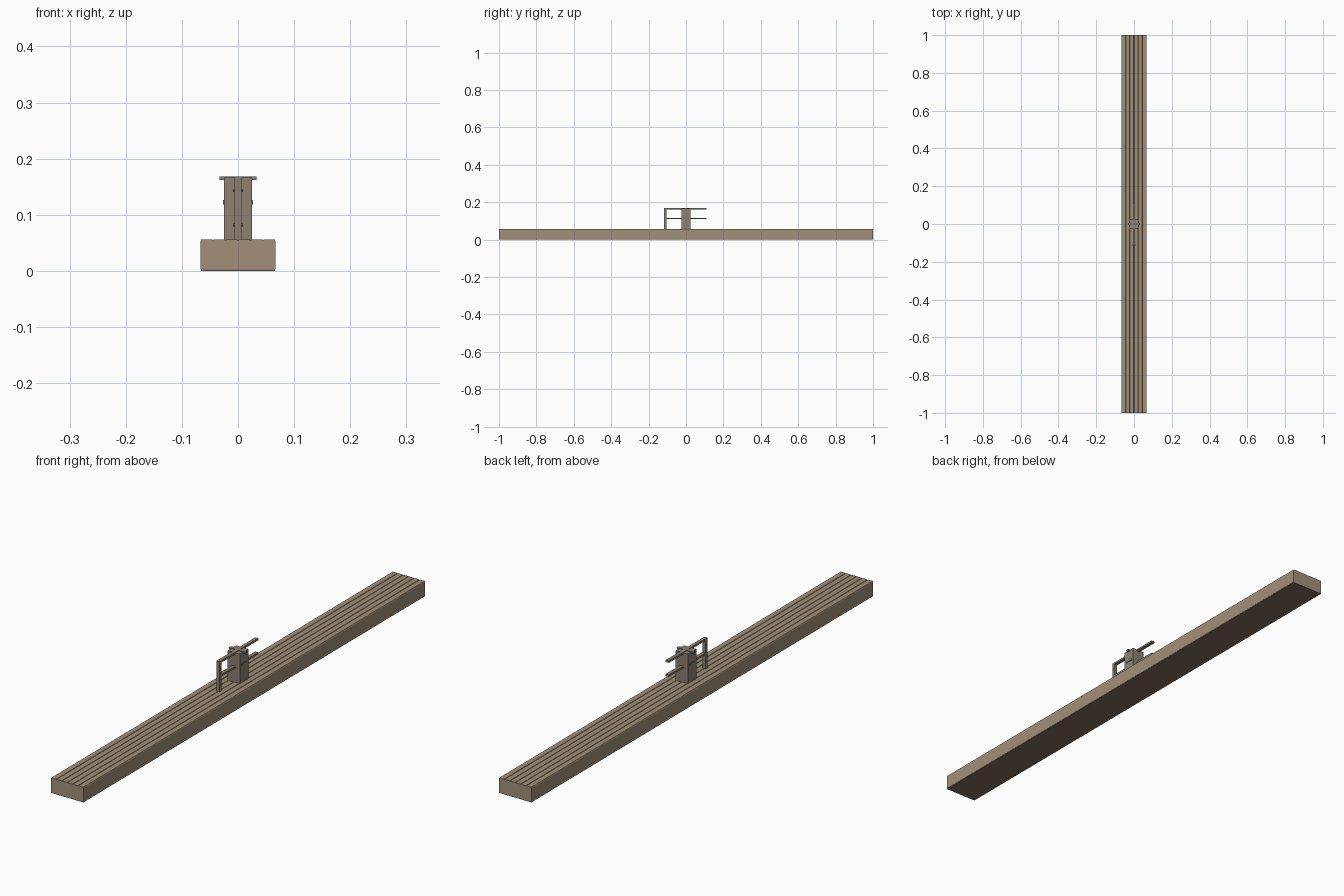
import bpy, bmesh, math

if "Cube" in bpy.data.objects:
    bpy.data.objects.remove(bpy.data.objects["Cube"])


def material(name, rgb):
    m = bpy.data.materials.new(name)
    m.diffuse_color = (*rgb, 1)
    m.use_nodes = True
    m.node_tree.nodes["Principled BSDF"].inputs["Base Color"].default_value = m.diffuse_color
    return m


WOOD = material("plank_wood", (0.36, 0.28, 0.19))
DARK = material("underside_wood", (0.22, 0.15, 0.11))
POST = material("post_wood", (0.27, 0.22, 0.17))
STEEL = material("grey_metal", (0.22, 0.22, 0.23))
GREEN = material("green_band", (0.16, 0.24, 0.17))


def finish(name, bm, mat):
    bmesh.ops.recalc_face_normals(bm, faces=bm.faces)
    me = bpy.data.meshes.new(name)
    bm.to_mesh(me)
    bm.free()
    me.materials.append(mat)
    ob = bpy.data.objects.new(name, me)
    bpy.context.collection.objects.link(ob)
    return ob


def box(name, lo, hi, mat):
    bm = bmesh.new()
    bmesh.ops.create_cube(bm, size=1)
    for v in bm.verts:
        for i in range(3):
            v.co[i] = lo[i] if v.co[i] < 0 else hi[i]
    return finish(name, bm, mat)


# Walkway: one long extrusion, its top cut by shallow grooves into six planks
HALF, TOP, N = 0.067, 0.056, 6
pitch = 2 * HALF / N
profile = [(-HALF, 0.002)]
for i in range(N):
    a, b = -HALF + i * pitch, -HALF + (i + 1) * pitch
    profile += [(a, TOP - 0.003), (a + 0.0015, TOP), (b - 0.0015, TOP)]
profile += [(HALF, TOP - 0.003), (HALF, 0.002)]
bm = bmesh.new()
face = bm.faces.new([bm.verts.new((x, -1, z)) for x, z in profile])
ext = bmesh.ops.extrude_face_region(bm, geom=[face])
for v in ext["geom"]:
    if isinstance(v, bmesh.types.BMVert):
        v.co.y = 1
finish("plank_walkway", bm, WOOD)
box("walkway_underside", (-0.066, -1, 0), (0.066, 1, 0.003), DARK)

# Main square post with a short cross piece at its top
box("main_post", (-0.025, -0.025, TOP - 0.002), (0.025, 0.025, 0.166), POST)
box("cross_piece", (-0.033, -0.006, 0.162), (0.033, 0.006, 0.168), STEEL)

# Green band around the post
for s in (-1, 1):
    x = sorted((s * 0.0245, s * 0.027))
    box("band_side", (x[0], -0.015, 0.118), (x[1], 0.015, 0.126), GREEN)

# Handrails and the front upright
W = 0.0065
box("top_rail", (-W, -0.117, 0.161), (W, 0.11, 0.168), POST)
box("middle_rail", (-W, -0.11, 0.109), (W, 0.11, 0.116), POST)
box("front_upright", (-W, -0.117, TOP - 0.002), (W, -0.105, 0.163), POST)

# Bolts through the upright
for z in (0.082, 0.143):
    bm = bmesh.new()
    bmesh.ops.create_cone(bm, cap_ends=True, segments=6, radius1=0.003,
                          radius2=0.003, depth=0.017)
    bolt = finish("upright_bolt", bm, STEEL)
    bolt.rotation_euler.y = math.pi / 2
    bolt.location = (0, -0.111, z)
